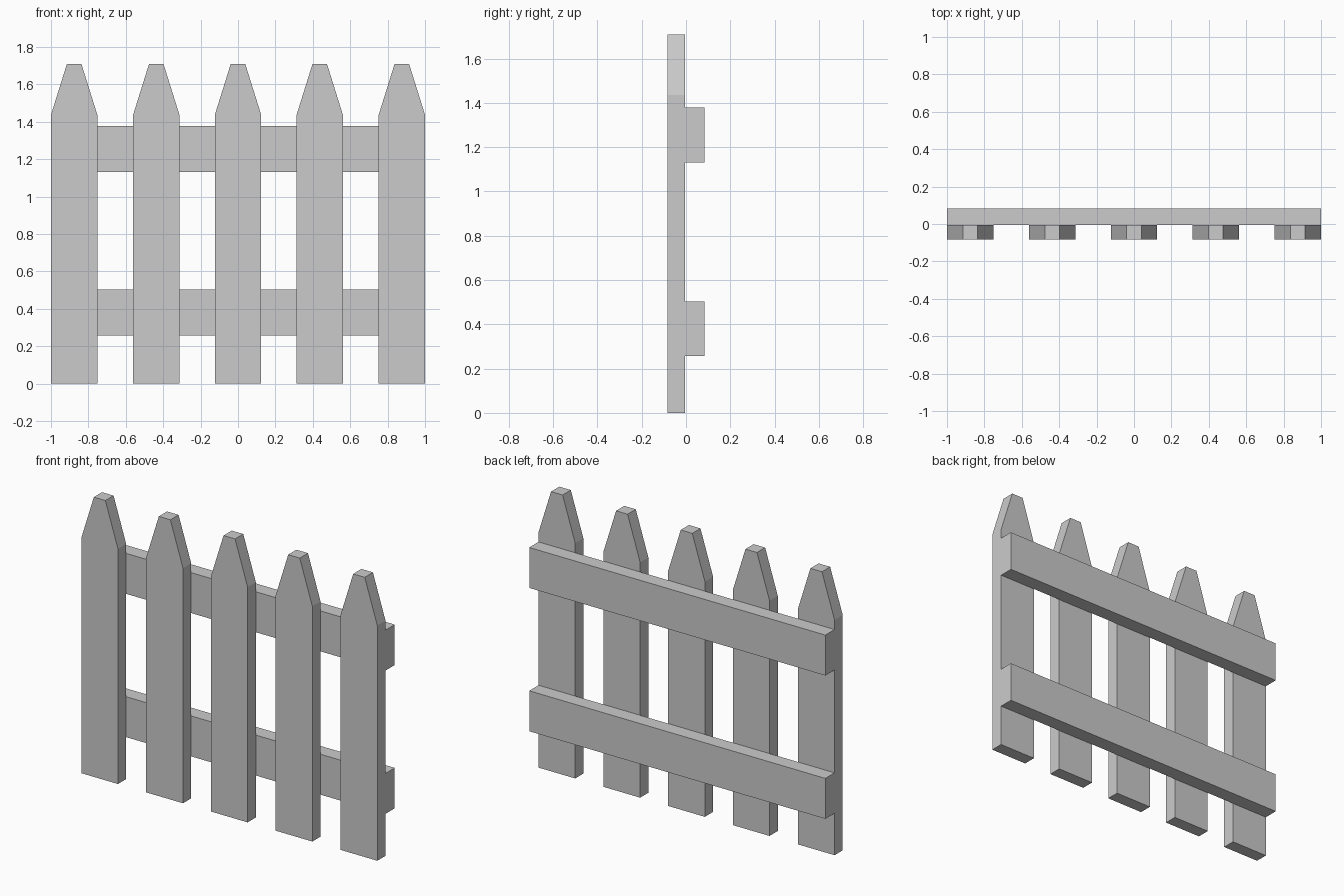
import bpy
import bmesh

if "Cube" in bpy.data.objects:
    bpy.data.objects.remove(bpy.data.objects["Cube"])


def extrude_profile(name, profile, y0, y1):
    """Extrude a front-view (x, z) outline from y0 back to y1."""
    bm = bmesh.new()
    face = bm.faces.new([bm.verts.new((x, y0, z)) for x, z in profile])
    ext = bmesh.ops.extrude_face_region(bm, geom=[face])
    verts = [v for v in ext["geom"] if isinstance(v, bmesh.types.BMVert)]
    bmesh.ops.translate(bm, verts=verts, vec=(0, y1 - y0, 0))
    bmesh.ops.recalc_face_normals(bm, faces=bm.faces[:])
    mesh = bpy.data.meshes.new(name)
    bm.to_mesh(mesh)
    bm.free()
    obj = bpy.data.objects.new(name, mesh)
    bpy.context.collection.objects.link(obj)
    return obj


FRONT, JOINT, BACK = -0.084, -0.005, 0.084
HALF, TIP = 0.124, 0.039
SHOULDER, TOP = 1.436, 1.708

# Pointed pickets with blunt tips
half_outline = [(HALF, 0), (HALF, SHOULDER), (TIP, TOP)]
outline = half_outline + [(-x, z) for x, z in reversed(half_outline)]
for i, cx in enumerate((-0.876, -0.437, 0, 0.437, 0.876)):
    picket = extrude_profile(f"picket_{i + 1}", outline, FRONT, JOINT)
    picket.location.x = cx

# Horizontal rails behind the pickets
for name, z0, z1 in (("lower_rail", 0.256, 0.503), ("upper_rail", 1.131, 1.378)):
    extrude_profile(name, [(-1, z0), (1, z0), (1, z1), (-1, z1)], JOINT, BACK)
